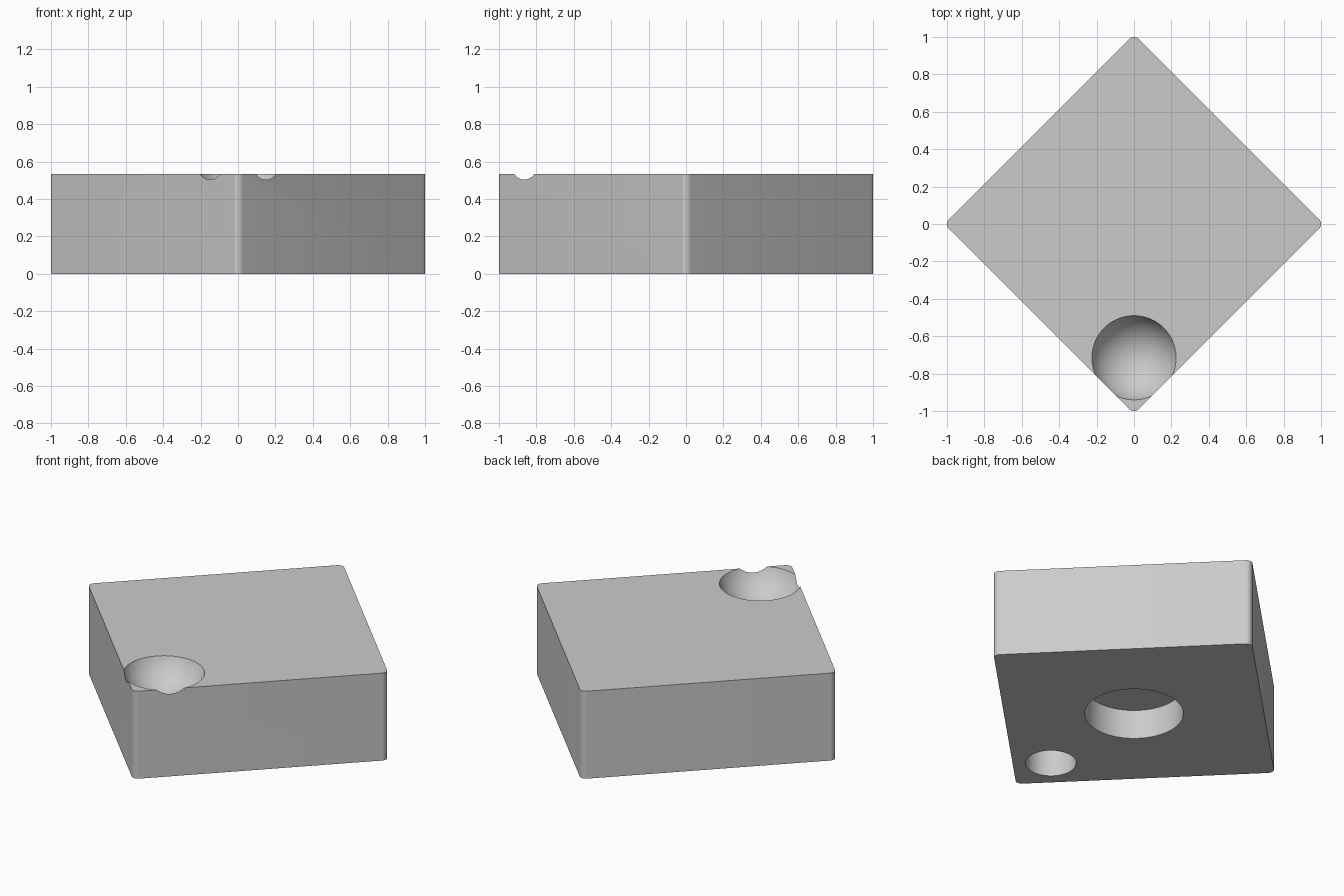
import bpy, bmesh, math
from mathutils import Matrix

old = bpy.data.objects.get("Cube")
if old:
    bpy.data.objects.remove(old, do_unlink=True)

HEIGHT = 0.534
FILLET = 0.035
SIDE = math.sqrt(2) * (1 + FILLET * (math.sqrt(2) - 1))
SOCKET_Y = -0.715

grey = bpy.data.materials.new("light grey")
grey.use_nodes = True
colour = (0.6, 0.6, 0.6, 1)
grey.diffuse_color = colour
grey.node_tree.nodes["Principled BSDF"].inputs["Base Color"].default_value = colour


def make_object(name, bm):
    mesh = bpy.data.meshes.new(name)
    bm.to_mesh(mesh)
    bm.free()
    mesh.materials.append(grey)
    obj = bpy.data.objects.new(name, mesh)
    bpy.context.collection.objects.link(obj)
    return obj


def round_hole(name, y, radius, depth):
    """Flat-ended cutter that enters from the underside."""
    bm = bmesh.new()
    length = depth + 0.1
    bmesh.ops.create_cone(bm, cap_ends=True, segments=96, radius1=radius, radius2=radius,
                          depth=length, matrix=Matrix.Translation((0, y, depth - length / 2)))
    return make_object(name, bm)


def ball(name, y, z, radius):
    bm = bmesh.new()
    bmesh.ops.create_uvsphere(bm, u_segments=96, v_segments=48, radius=radius,
                              matrix=Matrix.Translation((0, y, z)))
    return make_object(name, bm)


# Square block standing on its diagonal, with rounded upright edges
bm = bmesh.new()
bmesh.ops.create_cube(bm, size=1, matrix=Matrix.Translation((0, 0, HEIGHT / 2))
                      @ Matrix.Rotation(math.pi / 4, 4, 'Z')
                      @ Matrix.Diagonal((SIDE, SIDE, HEIGHT, 1)))
upright = [e for e in bm.edges if abs(e.verts[0].co.z - e.verts[1].co.z) > 0.1]
bmesh.ops.bevel(bm, geom=upright, offset=FILLET, segments=10, profile=0.5, affect='EDGES')
block = make_object("block", bm)

# Bowl in the front corner, with a recess below it and one in the middle
cutters = [
    ball("bowl_cutter", SOCKET_Y, HEIGHT + 0.08, 0.239),
    round_hole("centre_recess_cutter", 0, 0.273, 0.178),
    round_hole("corner_recess_cutter", SOCKET_Y, 0.14, 0.178),
]
bpy.ops.object.select_all(action='DESELECT')
bpy.context.view_layer.objects.active = block
block.select_set(True)
for cutter in cutters:
    cutter.hide_render = True
    cut = block.modifiers.new(cutter.name, 'BOOLEAN')
    cut.operation = 'DIFFERENCE'
    cut.solver = 'EXACT'
    cut.object = cutter
    bpy.ops.object.modifier_apply(modifier=cut.name)
    bpy.data.objects.remove(cutter, do_unlink=True)

bpy.ops.object.shade_smooth_by_angle(angle=math.radians(30))
